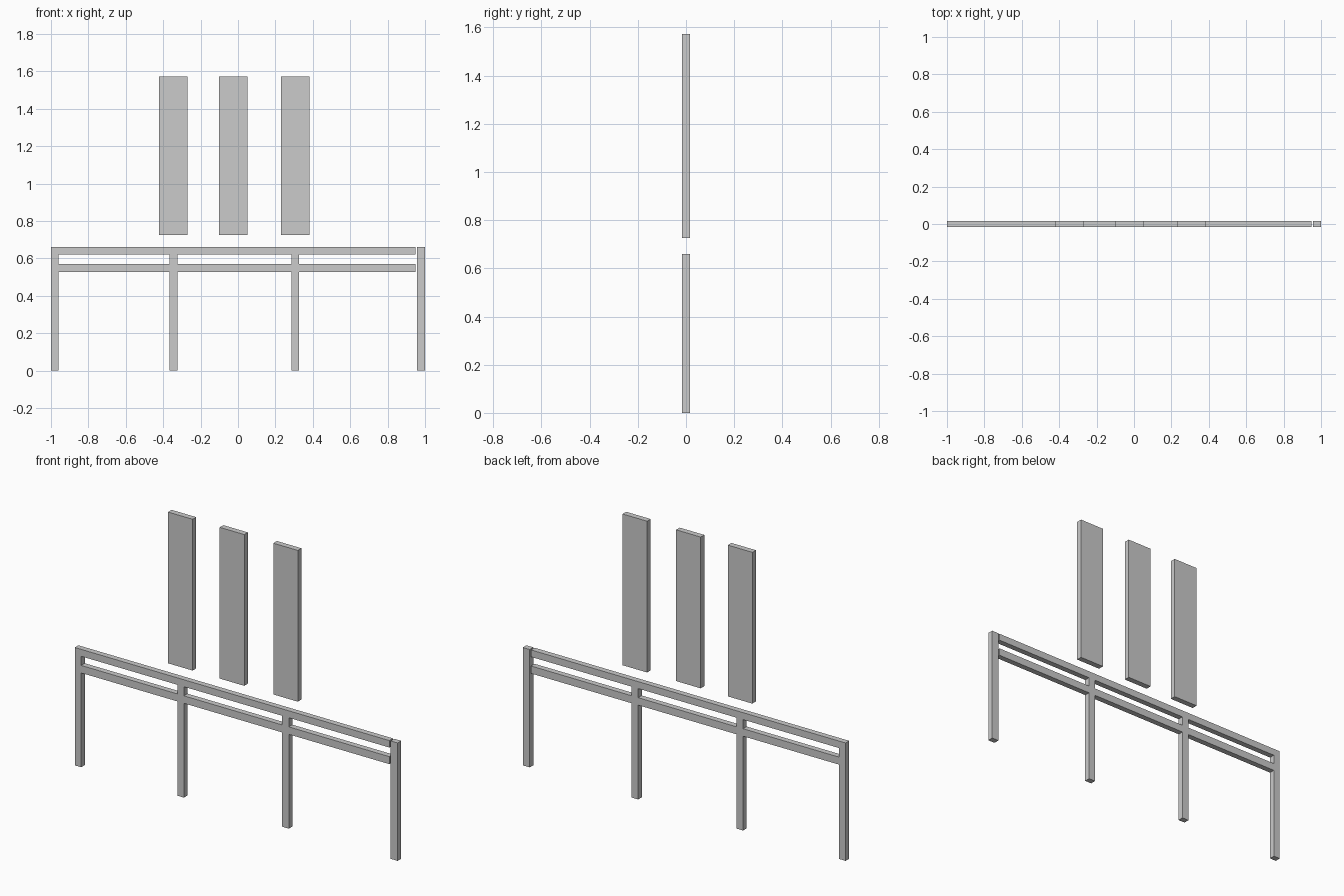
import bpy, bmesh

if "Cube" in bpy.data.objects:
    bpy.data.objects.remove(bpy.data.objects["Cube"])

HALF_DEPTH = 0.016


def make_object(name, bm):
    bmesh.ops.recalc_face_normals(bm, faces=bm.faces)
    mesh = bpy.data.meshes.new(name)
    bm.to_mesh(mesh)
    bm.free()
    obj = bpy.data.objects.new(name, mesh)
    bpy.context.collection.objects.link(obj)
    return obj


def grid_solid(name, xs, zs, filled):
    """Fill chosen cells of an x/z grid and extrude them through the depth."""
    bm = bmesh.new()
    verts = {}

    def vert(i, k):
        if (i, k) not in verts:
            verts[i, k] = bm.verts.new((xs[i], -HALF_DEPTH, zs[k]))
        return verts[i, k]

    for i in range(len(xs) - 1):
        for k in range(len(zs) - 1):
            if filled(i, k):
                bm.faces.new([vert(i, k), vert(i + 1, k), vert(i + 1, k + 1), vert(i, k + 1)])
    ext = bmesh.ops.extrude_face_region(bm, geom=bm.faces[:], use_keep_orig=True)
    moved = [g for g in ext["geom"] if isinstance(g, bmesh.types.BMVert)]
    bmesh.ops.translate(bm, verts=moved, vec=(0, 2 * HALF_DEPTH, 0))
    return make_object(name, bm)


def board(name, x0, x1, z0, z1):
    return grid_solid(name, [x0, x1], [z0, z1], lambda i, k: True)


# Two rails and two middle posts, joined flush into one frame
grid_solid("rail_frame",
           [-0.96, -0.365, -0.324, 0.285, 0.326, 0.949],
           [0, 0.528, 0.57, 0.621, 0.66],
           lambda i, k: k in (1, 3) or i in (1, 3))

# End posts (the right one stands slightly clear of the rails)
board("left_end_post", -1.0, -0.96, 0, 0.66)
board("right_end_post", 0.957, 1.0, 0, 0.66)

# Three upright panels above the frame
for name, x in (("left_panel", -0.422), ("middle_panel", -0.102), ("right_panel", 0.23)):
    board(name, x, x + 0.152, 0.726, 1.573)
